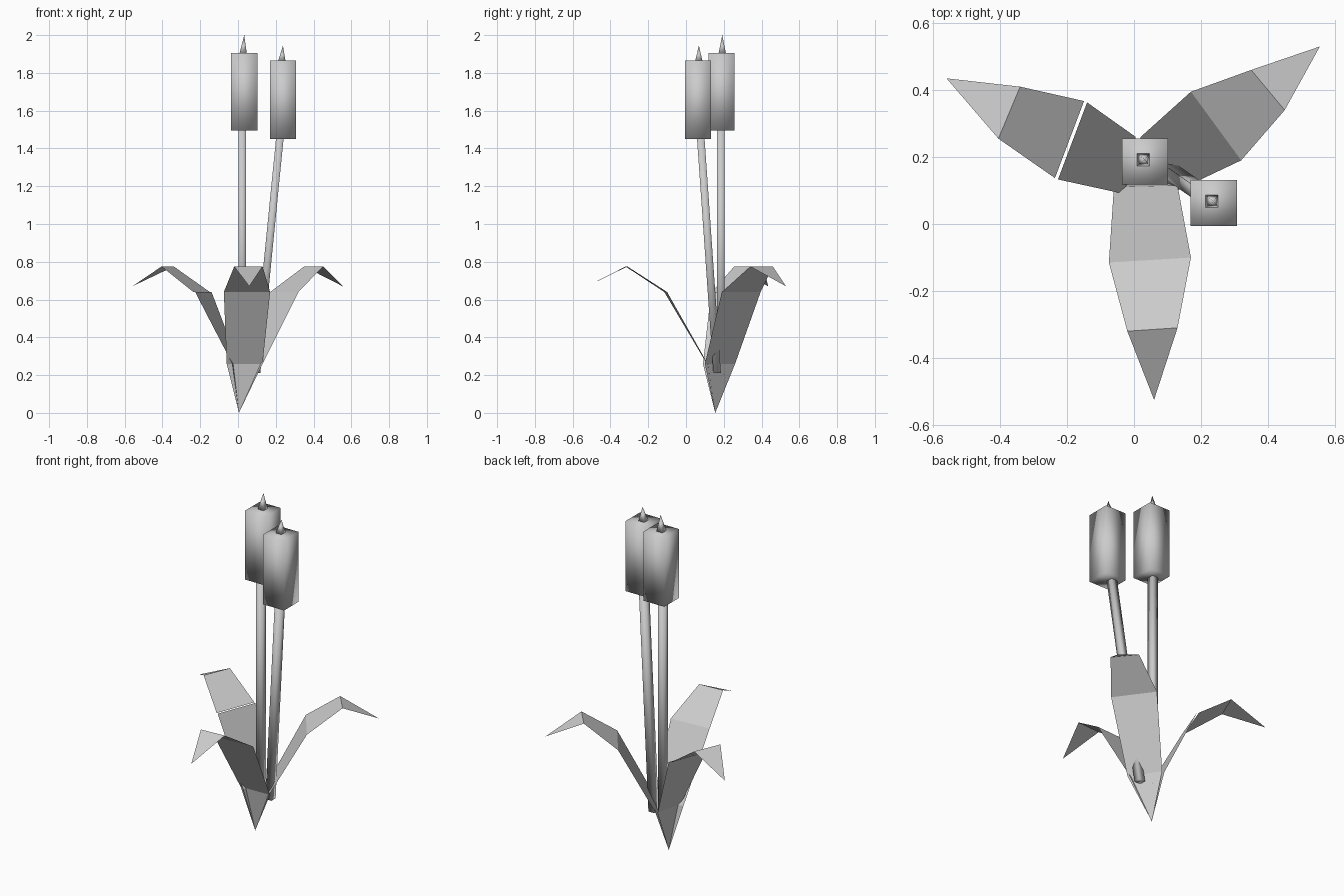
import bpy
from mathutils import Vector

if "Cube" in bpy.data.objects:
    bpy.data.objects.remove(bpy.data.objects["Cube"])


def make(name, verts, faces, smooth=False):
    me = bpy.data.meshes.new(name)
    me.from_pydata(verts, [], faces)
    me.update()
    for p in me.polygons:
        p.use_smooth = smooth
    ob = bpy.data.objects.new(name, me)
    bpy.context.collection.objects.link(ob)
    return ob


def square(c, h):
    return [(c[0] + sx * h, c[1] + sy * h, c[2])
            for sx, sy in ((-1, -1), (1, -1), (1, 1), (-1, 1))]


SIDES = [(i, (i + 1) % 4, (i + 1) % 4 + 4, i + 4) for i in range(4)]


def prism(name, a, b, h):
    return make(name, square(a, h) + square(b, h),
                [(3, 2, 1, 0), (4, 5, 6, 7)] + SIDES, True)


def spike(name, base, tip, h):
    return make(name, square(base, h) + [tip],
                [(3, 2, 1, 0)] + [(i, (i + 1) % 4, 4) for i in range(4)], True)


# Leaves: thin folded blades, each given as edge pairs at the three fold heights
BASE = (0.005, 0.155, 0.0)
HEIGHTS = (0.26, 0.64, 0.775)


def leaf(name, pairs, tip, gap=0.0):
    (l1, r1), (l2, r2), (l3, r3) = [
        [Vector((x, y, z)) for x, y in pair] for pair, z in zip(pairs, HEIGHTS)]
    out = (l3 + r3 - l2 - r2)
    out.z = 0
    shift = out.normalized() * gap
    make(name, [BASE, l1, r1, l2, r2, l2 + shift, r2 + shift, l3, r3, (*tip, 0.67)],
         [(0, 2, 1), (1, 2, 4, 3), (5, 6, 8, 7), (7, 8, 9)])


leaf("front_leaf", [((-0.06, 0.11), (0.13, 0.115)),
                    ((-0.075, -0.115), (0.17, -0.10)),
                    ((-0.02, -0.32), (0.13, -0.31))], (0.06, -0.525))
leaf("right_leaf", [((0.13, 0.10), (0.02, 0.26)),
                    ((0.32, 0.19), (0.17, 0.395)),
                    ((0.45, 0.34), (0.35, 0.46))], (0.555, 0.53))
leaf("left_leaf", [((0.005, 0.26), (-0.03, 0.09)),
                   ((-0.14, 0.363), (-0.227, 0.133)),
                   ((-0.34, 0.41), (-0.405, 0.255))], (-0.56, 0.435), 0.01)

# Two reeds: stem, seed head and pointed tip
for label, foot, top, head, z0, z1, zt in (
        ("tall", (0.022, 0.185, 0.2), (0.022, 0.185, 1.52), (0.033, 0.187), 1.495, 1.905, 2.0),
        ("short", (0.098, 0.165, 0.21), (0.223, 0.077, 1.47), (0.238, 0.063), 1.45, 1.865, 1.945)):
    prism(label + "_stem", foot, top, 0.02)
    prism(label + "_seed_head", (*head, z0), (*head, z1), 0.069)
    sx, sy = head[0] - 0.006, head[1] + 0.005
    spike(label + "_tip", (sx, sy, z1 - 0.005), (sx + 0.006, sy, zt), 0.02)
